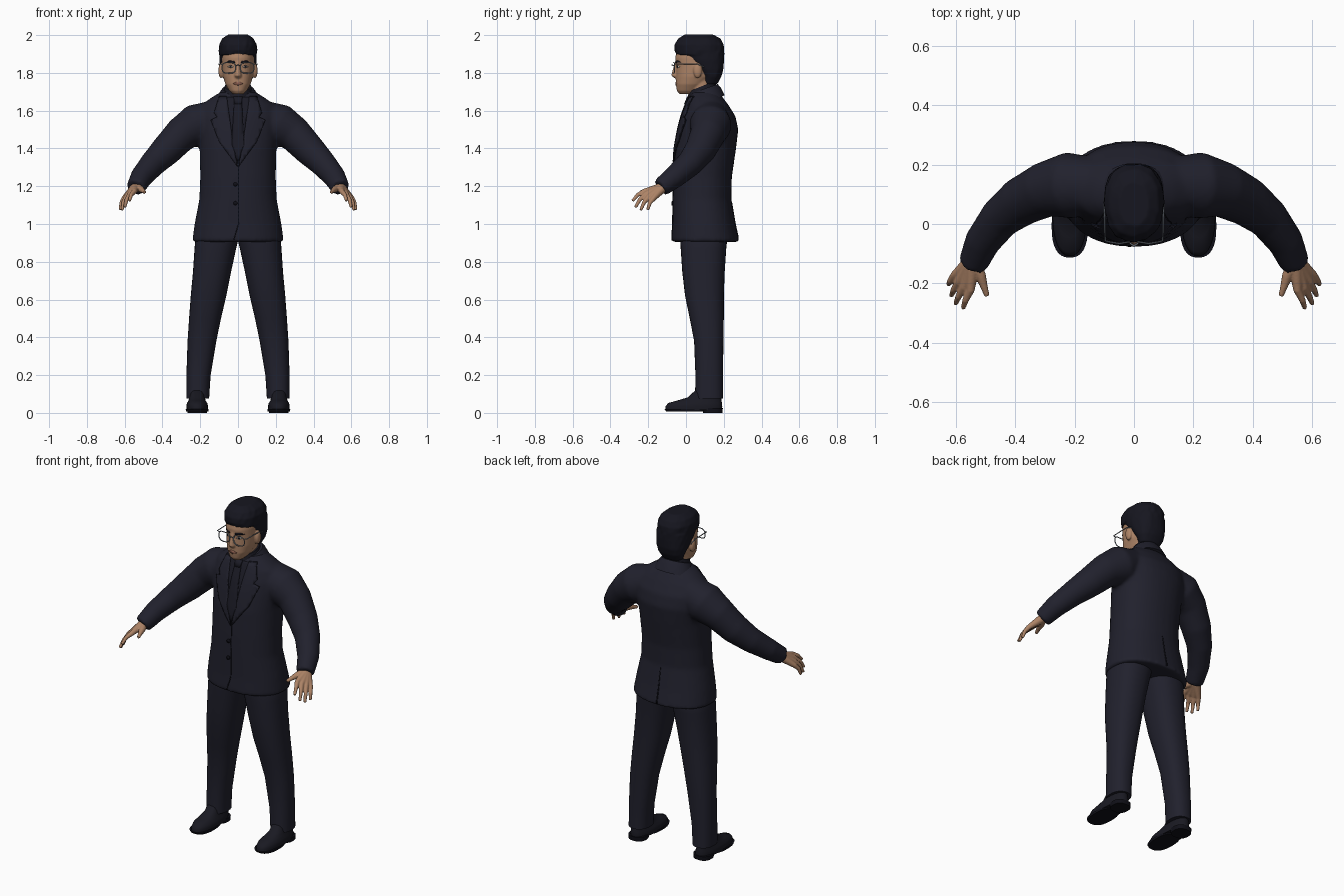
import bpy, bmesh, math, random
from mathutils import Vector, Matrix
from mathutils.bvhtree import BVHTree

random.seed(4)
if "Cube" in bpy.data.objects:
    bpy.data.objects.remove(bpy.data.objects["Cube"])


def material(name, *rgb):
    m = bpy.data.materials.new(name)
    m.use_nodes = True
    m.diffuse_color = (*rgb, 1)
    m.node_tree.nodes["Principled BSDF"].inputs["Base Color"].default_value = (*rgb, 1)
    return m


SUIT = material("navy_suit", .015, .015, .026)
SHIRT = material("dark_shirt", .011, .011, .019)
SEAM = material("seam_shadow", .005, .005, .009)
SHOE = material("shoe_leather", .010, .010, .016)
HAIR = material("black_hair", .008, .008, .014)
SKIN = material("skin", .42, .23, .135)
LIP = material("lips", .30, .13, .09)
EYE = material("eye_white", .55, .52, .48)
METAL = material("glasses_metal", .22, .25, .29)


def finish(bm, name, mat, mirror=False, voxel=0, smooth=0):
    bmesh.ops.recalc_face_normals(bm, faces=bm.faces)
    me = bpy.data.meshes.new(name)
    bm.to_mesh(me)
    bm.free()
    me.materials.append(mat)
    me.shade_smooth()
    me.set_sharp_from_angle(angle=.9)
    ob = bpy.data.objects.new(name, me)
    bpy.context.collection.objects.link(ob)
    if mirror:
        ob.modifiers.new("Mirror", 'MIRROR').use_mirror_merge = False
    if voxel:
        r = ob.modifiers.new("Blend", 'REMESH')
        r.mode, r.voxel_size, r.use_smooth_shade = 'VOXEL', voxel, True
        s = ob.modifiers.new("Soften", 'SMOOTH')
        s.factor, s.iterations = .5, smooth
    return ob


def skin_rings(bm, rings):
    rows = [[bm.verts.new(p) for p in ring] for ring in rings]
    n = len(rows[0])
    for a, b in zip(rows, rows[1:]):
        for i in range(n):
            j = (i + 1) % n
            bm.faces.new((a[i], a[j], b[j], b[i]))
    bm.faces.new(rows[0])
    bm.faces.new(rows[-1])


def loft(bm, sections, power=2.2, tilt=0, jitter=0, n=32):
    """Stack of rounded horizontal sections: z, x0, x1, y0, y1."""
    rings = []
    for z, x0, x1, y0, y1 in sections:
        ring = []
        for i in range(n):
            a = math.tau * i / n
            c, s = [math.copysign(abs(t) ** (2 / power), t) for t in (math.cos(a), math.sin(a))]
            k = 1 + random.uniform(-jitter, jitter)
            dy = s * k * (y1 - y0) / 2
            ring.append(((x0 + x1) / 2 + c * k * (x1 - x0) / 2, (y0 + y1) / 2 + dy, z + dy * tilt))
        rings.append(ring)
    skin_rings(bm, rings)


def centred(rows):
    return [(z, -w, w, y0, y1) for z, w, y0, y1 in rows]


def tube(bm, path, n=16, side=1):
    """Round limb through points x, y, z, radius."""
    pts = [Vector((p[0] * side, p[1], p[2])) for p in path]
    rings = []
    for i, p in enumerate(pts):
        t = (pts[min(i + 1, len(pts) - 1)] - pts[max(i - 1, 0)]).normalized()
        u = t.cross(Vector((0, 0, 1))).normalized()
        v = u.cross(t)
        r = path[i][3]
        rings.append([p + (u * math.cos(math.tau * k / n) + v * math.sin(math.tau * k / n)) * r
                      for k in range(n)])
    skin_rings(bm, rings)


def surface(ob):
    dg = bpy.context.evaluated_depsgraph_get()
    return BVHTree.FromObject(ob, dg)


def plate(name, bvh, outline, mat, lift=.003, mirror=False, back=False, grow=1, step=.02):
    """Thin patch of an x-z outline laid onto a body surface."""
    mid = sum((Vector(p) for p in outline), Vector((0, 0))) / len(outline)
    pts = [mid + (Vector(p) - mid) * grow for p in outline]
    bm = bmesh.new()
    bm.faces.new([bm.verts.new((p.x, 0, p.y)) for p in pts])
    for axis in (0, 2):
        lo, hi = min(v.co[axis] for v in bm.verts), max(v.co[axis] for v in bm.verts)
        no = Vector((axis == 0, 0, axis == 2))
        for k in range(1, int((hi - lo) / step) + 1):
            bmesh.ops.bisect_plane(bm, geom=bm.verts[:] + bm.edges[:] + bm.faces[:],
                                   plane_co=no * (lo + k * step), plane_no=no)
    s = 1 if back else -1
    for v in bm.verts:
        hit = bvh.ray_cast(Vector((v.co.x, s, v.co.z)), Vector((0, -s, 0)))[0]
        if hit is None:
            hit = bvh.find_nearest(Vector((v.co.x, s * .1, v.co.z)))[0]
        v.co.y = hit.y + s * lift
    ob = finish(bm, name, mat, mirror)
    m = ob.modifiers.new("Thickness", 'SOLIDIFY')
    m.thickness, m.offset = .006, 0
    return ob


def wire(name, pts, closed=False):
    cu = bpy.data.curves.new(name, 'CURVE')
    cu.dimensions, cu.bevel_depth, cu.bevel_resolution = '3D', .0028, 2
    sp = cu.splines.new('POLY')
    sp.points.add(len(pts) - 1)
    for q, p in zip(sp.points, pts):
        q.co = (*p, 1)
    sp.use_cyclic_u = closed
    cu.materials.append(METAL)
    ob = bpy.data.objects.new(name, cu)
    bpy.context.collection.objects.link(ob)
    ob.modifiers.new("Mirror", 'MIRROR').use_mirror_merge = False


# Jacket: torso and both sleeves blended together
bm = bmesh.new()
loft(bm, centred([(.905, .243, -.078, .283), (1, .23, -.072, .262), (1.13, .205, -.07, .24),
                  (1.25, .2, -.067, .243), (1.4, .203, -.058, .265), (1.5, .215, -.04, .277),
                  (1.57, .22, -.022, .262), (1.63, .195, 0, .225), (1.67, .14, .015, .195),
                  (1.7, .09, .03, .17)]))
for side in (1, -1):
    tube(bm, [(.13, .13, 1.56, .095), (.22, .13, 1.525, .112), (.3, .115, 1.475, .093),
              (.38, .075, 1.39, .083), (.45, .02, 1.32, .07), (.51, -.06, 1.25, .06),
              (.542, -.135, 1.192, .05)], 24, side)
jacket = finish(bm, "jacket", SUIT, voxel=.011, smooth=5)
cloth = surface(jacket)

# Jacket collar and shirt collar
bm = bmesh.new()
loft(bm, centred([(1.645, .125, .0, .205), (1.69, .1, .012, .185), (1.715, .083, .02, .168)]), 2, .35)
finish(bm, "jacket_collar", SUIT)
bm = bmesh.new()
loft(bm, centred([(1.66, .08, .005, .165), (1.73, .07, .014, .156)]), 2, .4)
finish(bm, "shirt_collar", SHIRT)

# Shirt front, tie and lapels
plate("shirt_front", cloth, [(-.07, 1.67), (0, 1.32), (.07, 1.67)], SHIRT, .002)
plate("tie_edge", cloth, [(-.018, 1.65), (-.032, 1.42), (0, 1.33), (.032, 1.42), (.018, 1.65)],
      SEAM, .004, grow=1.08)
plate("tie", cloth, [(-.018, 1.65), (-.032, 1.42), (0, 1.33), (.032, 1.42), (.018, 1.65)], SHIRT, .006)
plate("tie_knot", cloth, [(-.025, 1.675), (-.016, 1.635), (.016, 1.635), (.025, 1.675)], SHIRT, .009)
lapel = [(.06, 1.67), (.1, 1.67), (.125, 1.585), (.11, 1.565), (.142, 1.55), (.1, 1.44),
         (.005, 1.31), (.03, 1.45)]
plate("lapel_edges", cloth, lapel, SEAM, .002, True, grow=1.035)
plate("lapels", cloth, lapel, SUIT, .005, True)

# Front closure, buttons and back vent
plate("front_seam", cloth, [(.0, 1.31), (.005, 1.31), (.005, 1), (-.02, .915), (-.025, .915), (0, 1)],
      SEAM, -.001)
for z in (1.21, 1.11):
    dot = [(-.014 + .011 * math.cos(a), z + .011 * math.sin(a))
           for a in (math.tau * k / 12 for k in range(12))]
    plate("button", cloth, dot, SEAM, .003)
plate("back_vent", cloth, [(-.004, .915), (.004, .915), (.002, 1.12), (-.002, 1.12)], SEAM, -.001, back=True)

# Trousers
bm = bmesh.new()
loft(bm, [(.075, .153, .273, .048, .197), (.2, .145, .273, .05, .196), (.38, .115, .267, .043, .198),
          (.5, .09, .259, .02, .2), (.62, .062, .25, -.005, .2), (.75, .036, .238, -.02, .205),
          (.87, .01, .23, -.028, .213), (.93, -.005, .225, -.032, .22), (1, -.01, .19, -.03, .2)], 2.3)
finish(bm, "trouser_legs", SUIT, True)

# Shoes with sole and heel
bm = bmesh.new()
loft(bm, [(.015, .16, .272, -.108, .19), (.035, .158, .274, -.108, .192), (.052, .163, .27, -.095, .19),
          (.066, .172, .262, -.045, .188), (.082, .175, .258, .01, .186), (.13, .175, .255, .06, .18)], 2.3)
finish(bm, "shoes", SHOE, True)
bm = bmesh.new()
loft(bm, [(.008, .157, .275, -.105, .1), (.02, .155, .277, -.113, .1)], 2.5)
loft(bm, [(0, .165, .268, .09, .193), (.025, .163, .27, .085, .195)], 2.5)
finish(bm, "shoe_soles", SEAM, True)

# Hands: palm bones run into the fingers
bm = bmesh.new()
fingers = [((.55, -.222, 1.172), (.575, -.283, 1.122)), ((.572, -.213, 1.158), (.6, -.268, 1.088)),
           ((.59, -.195, 1.146), (.614, -.24, 1.073)), ((.603, -.172, 1.136), (.624, -.203, 1.075))]
for knuckle, tip in fingers:
    k, t = Vector(knuckle), Vector(tip)
    wrist = Vector((.542, -.12, 1.195)).lerp(k, .1)
    bend = k.lerp(t, .5) + Vector((.004, -.004, .006))
    tube(bm, [(*wrist, .026), (*wrist.lerp(k, .6), .019), (*k, .0145), (*bend, .011), (*t, .008)], 12)
tube(bm, [(.54, -.125, 1.195, .024), (.515, -.175, 1.185, .018), (.503, -.215, 1.176, .012),
          (.494, -.242, 1.168, .009)], 12)
finish(bm, "hands", SKIN, True, .004, 3)

# Head with neck, nose and ears
bm = bmesh.new()
loft(bm, centred([(1.688, .028, -.035, .05), (1.705, .046, -.048, .07), (1.74, .067, -.054, .11),
                  (1.78, .079, -.054, .15), (1.83, .084, -.053, .17), (1.88, .086, -.057, .18),
                  (1.93, .08, -.047, .17), (1.97, .05, -.02, .13)]))
loft(bm, centred([(1.62, .066, .02, .15), (1.8, .06, .02, .15)]), 2)
loft(bm, centred([(1.772, .014, -.06, -.03), (1.785, .02, -.078, -.03), (1.8, .016, -.075, -.03),
                  (1.86, .009, -.058, -.03)]), 2, n=16)
for side in (1, -1):
    bmesh.ops.create_uvsphere(bm, u_segments=16, v_segments=10, radius=1, matrix=Matrix.LocRotScale(
        Vector((.09 * side, .062, 1.812)), None, Vector((.014, .023, .04))))
head = finish(bm, "head", SKIN, voxel=.005, smooth=3)
face = surface(head)

# Painted face details
plate("eyebrows", face, [(.016, 1.853), (.062, 1.855), (.045, 1.866), (.018, 1.862)], HAIR, 0, True)
plate("eyes", face, [(.022, 1.832), (.037, 1.826), (.054, 1.832), (.038, 1.841)], EYE, -.001, True)
plate("pupils", face, [(.033, 1.828), (.043, 1.828), (.043, 1.839), (.033, 1.839)], HAIR, 0, True)
plate("mouth", face, [(-.028, 1.743), (0, 1.733), (.028, 1.743), (.008, 1.753), (-.008, 1.753)], LIP, 0)

# Hair: cropped top and a back that reaches the nape
bm = bmesh.new()
loft(bm, centred([(1.895, .098, -.05, .2), (1.92, .1, -.06, .202), (1.95, .099, -.058, .2),
                  (1.982, .083, -.04, .18), (2.004, .05, -.005, .14)]), 2.3, jitter=.03)
loft(bm, centred([(1.74, .06, .09, .165), (1.78, .08, .085, .187), (1.82, .091, .05, .198),
                  (1.87, .098, .0, .202), (1.91, .099, -.03, .202)]), 2.4, jitter=.02)
finish(bm, "hair", HAIR, voxel=.006, smooth=3)

# Glasses: rims, bridge and temples
rim = []
for k in range(24):
    a = math.tau * k / 24
    c, s = [math.copysign(abs(t) ** .75, t) for t in (math.cos(a), math.sin(a))]
    rim.append((.049 + .036 * c, -.066 + .006 * abs(c), 1.827 + .029 * s))
wire("glasses_rims", rim, True)
wire("glasses_bridge", [(.014, -.064, 1.838), (0, -.074, 1.842)])
wire("glasses_temples", [(.084, -.06, 1.845), (.097, -.056, 1.848), (.1, .06, 1.848), (.098, .095, 1.832)])
